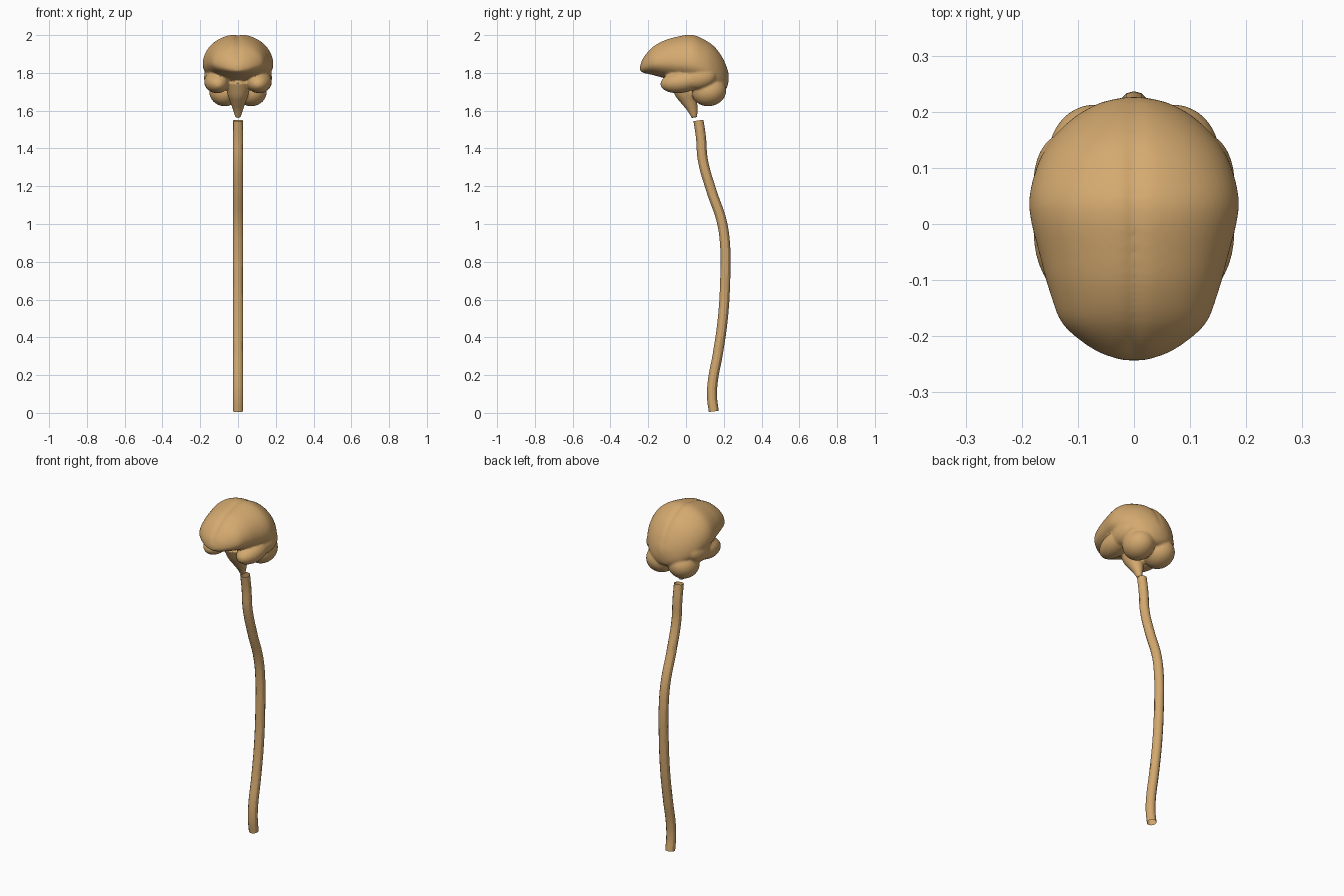
import bpy, bmesh, math
from mathutils import Vector, Matrix

if "Cube" in bpy.data.objects:
    bpy.data.objects.remove(bpy.data.objects["Cube"])

flesh = bpy.data.materials.new("tan")
flesh.diffuse_color = (0.66, 0.40, 0.16, 1)
flesh.use_nodes = True
flesh.node_tree.nodes["Principled BSDF"].inputs["Base Color"].default_value = flesh.diffuse_color


def refine(rows, n=4):
    """Catmull-Rom resampling of a short list of tuples."""
    rows = [Vector(r) for r in rows]
    out = []
    for i in range(len(rows) - 1):
        a, b = rows[max(i - 1, 0)], rows[i]
        c, d = rows[i + 1], rows[min(i + 2, len(rows) - 1)]
        for k in range(n):
            t = k / n
            out.append(0.5 * (2 * b + (c - a) * t + (2 * a - 5 * b + 4 * c - d) * t * t
                              + (3 * b - a - 3 * c + d) * t ** 3))
    return out + [rows[-1]]


def loft(bm, rings):
    """Closed skin through equal-length rings of points."""
    loops = [[bm.verts.new(p) for p in r] for r in rings]
    n = len(loops[0])
    faces = [bm.faces.new((a[i], a[(i + 1) % n], b[(i + 1) % n], b[i]))
             for a, b in zip(loops, loops[1:]) for i in range(n)]
    faces += [bm.faces.new(loops[0]), bm.faces.new(loops[-1])]
    bmesh.ops.recalc_face_normals(bm, faces=faces)


def lobe(bm, centre, radii, tilt=0, turn=0):
    """Mirrored pair of ellipsoids."""
    for s in (1, -1):
        m = (Matrix.Translation((centre[0] * s, centre[1], centre[2]))
             @ Matrix.Rotation(math.radians(turn * s), 4, 'Z')
             @ Matrix.Rotation(math.radians(tilt), 4, 'X')
             @ Matrix.Diagonal((*radii, 1)))
        bmesh.ops.create_uvsphere(bm, u_segments=32, v_segments=20, radius=1, matrix=m)


bm = bmesh.new()

# Cerebrum: cross-sections (y, half width, top z, bottom z) from front to back
sections = [(-.243, .02, 1.845, 1.81), (-.225, .07, 1.885, 1.80), (-.18, .126, 1.936, 1.79),
            (-.125, .149, 1.97, 1.775), (-.06, .167, 1.991, 1.76), (.03, .187, 2.004, 1.74),
            (.10, .174, 1.977, 1.72), (.15, .147, 1.942, 1.70), (.19, .107, 1.89, 1.70),
            (.216, .06, 1.835, 1.72), (.226, .015, 1.80, 1.76)]
rings = []
for y, w, top, bot in refine(sections):
    mid = bot + 0.4 * (top - bot)
    ring = []
    for i in range(64):
        a = 2 * math.pi * i / 64
        x, s = w * math.cos(a), math.sin(a)
        z = mid + s * (top - mid if s > 0 else mid - bot)
        if s > 0:  # midline groove between the hemispheres
            z -= 0.008 * math.exp(-(x / 0.014) ** 2)
        ring.append((x, y, z))
    rings.append(ring)
loft(bm, rings)

# Temporal lobes and cerebellum halves
lobe(bm, (.113, -.025, 1.752), (.066, .112, .058), tilt=8, turn=-6)
lobe(bm, (.13, .07, 1.775), (.05, .09, .06), tilt=10)
lobe(bm, (.070, .122, 1.702), (.083, .092, .078), tilt=12)

# Brain stem: (y, z, radius)
stem = [(-.02, 1.76, .07), (.0, 1.69, .057), (.015, 1.65, .043),
        (.032, 1.61, .029), (.042, 1.575, .018), (.045, 1.563, .015)]
loft(bm, [[(r * math.cos(2 * math.pi * i / 24), y + r * math.sin(2 * math.pi * i / 24),
            z + 0.2 * r * math.sin(2 * math.pi * i / 24)) for i in range(24)]
          for y, z, r in refine(stem)])

me = bpy.data.meshes.new("brain")
bm.to_mesh(me)
bm.free()
brain = bpy.data.objects.new("brain", me)
bpy.context.collection.objects.link(brain)
me.materials.append(flesh)
remesh = brain.modifiers.new("merge", 'REMESH')
remesh.mode, remesh.voxel_size, remesh.use_smooth_shade = 'VOXEL', 0.006, True
smooth = brain.modifiers.new("soften", 'SMOOTH')
smooth.factor, smooth.iterations = 0.5, 8

# Spinal cord: open tube along an S-shaped path (y, z)
path = [(.066, 1.548), (.079, 1.46), (.089, 1.34), (.133, 1.18), (.190, 1.01), (.208, .87),
        (.208, .72), (.195, .50), (.168, .31), (.141, .16), (.138, .08), (.147, .008)]
cu = bpy.data.curves.new("spinal_cord", 'CURVE')
cu.dimensions = '3D'
cu.bevel_depth, cu.bevel_resolution, cu.resolution_u = 0.0265, 4, 8
sp = cu.splines.new('BEZIER')
sp.bezier_points.add(len(path) - 1)
for p, (y, z) in zip(sp.bezier_points, path):
    p.co = (0, y, z)
    p.handle_left_type = p.handle_right_type = 'AUTO'
cord = bpy.data.objects.new("spinal_cord", cu)
bpy.context.collection.objects.link(cord)
cu.materials.append(flesh)
bpy.context.view_layer.objects.active = cord
cord.select_set(True)
bpy.ops.object.convert(target='MESH')
bpy.ops.object.shade_smooth_by_angle()
